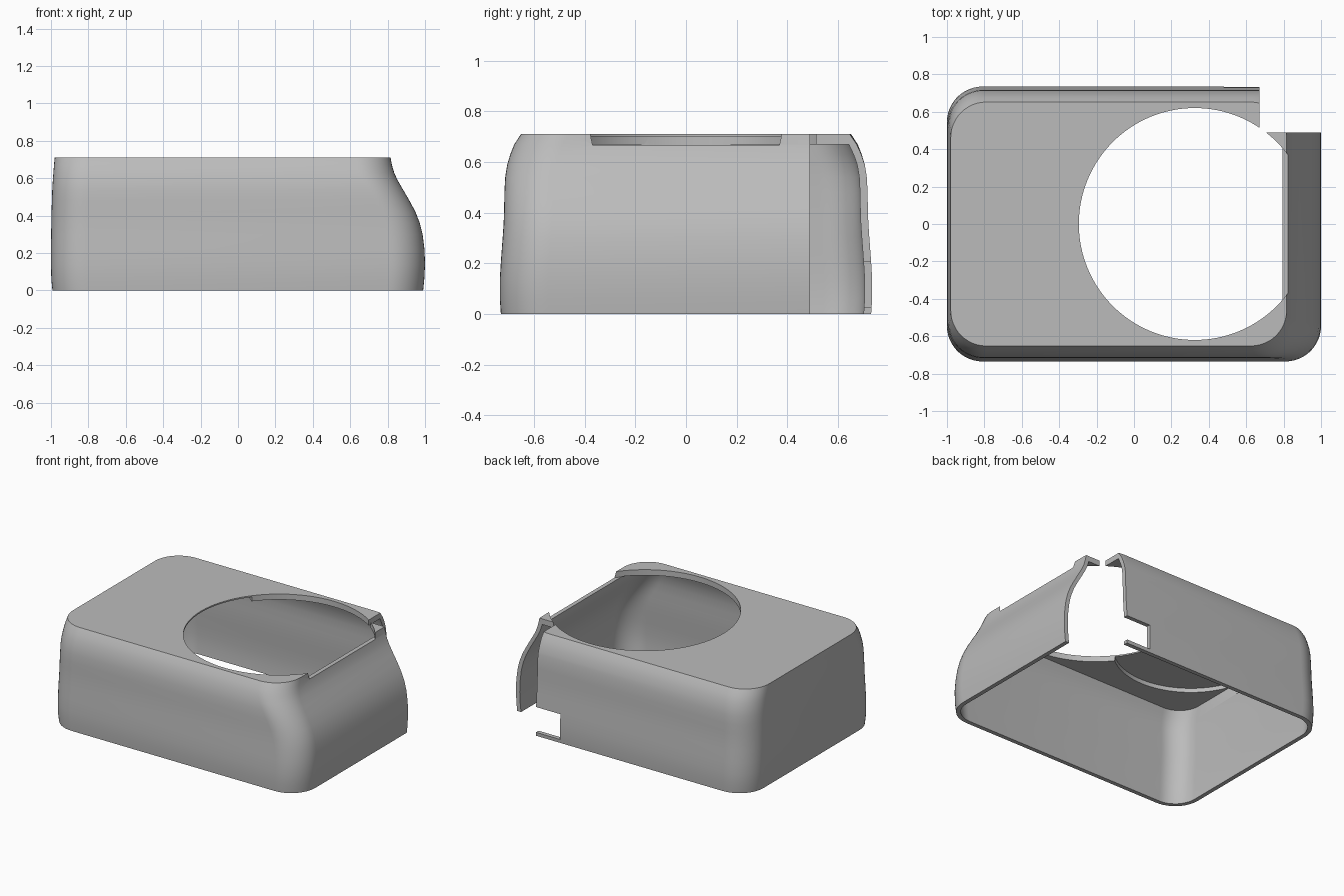
import bpy, bmesh, math

if "Cube" in bpy.data.objects:
    bpy.data.objects.remove(bpy.data.objects["Cube"], do_unlink=True)

WALL = 0.03
CEILING = 0.67
STEPS = 12

# Wall profile: height, left end, right end, half depth
PROFILE = [
    (0.0, -0.992, 0.99, 0.731), (0.06, -0.998, 0.996, 0.735),
    (0.14, -1.0, 1.0, 0.735), (0.22, -1.0, 0.997, 0.73),
    (0.3, -0.999, 0.987, 0.724), (0.36, -0.998, 0.972, 0.72),
    (0.42, -0.997, 0.949, 0.718), (0.48, -0.995, 0.917, 0.717),
    (0.54, -0.993, 0.882, 0.714), (0.59, -0.99, 0.853, 0.706),
    (0.63, -0.987, 0.835, 0.694), (CEILING, -0.984, 0.823, 0.678),
    (0.71, -0.98, 0.816, 0.652),
]

grey = bpy.data.materials.new("plain_grey")
grey.use_nodes = True
grey.diffuse_color = (0.5, 0.5, 0.5, 1)
grey.node_tree.nodes["Principled BSDF"].inputs["Base Color"].default_value = (0.5, 0.5, 0.5, 1)


def ring(bm, row, inset):
    """Rounded rectangle of vertices at one height."""
    z, left, right, half = row
    radius = 0.19 - inset
    left, right, half = left + inset, right - inset, half - inset
    verts = []
    corners = [(right, half), (left, half), (left, -half), (right, -half)]
    for i, (x, y) in enumerate(corners):
        cx = x - math.copysign(radius, x)
        cy = y - math.copysign(radius, y)
        for s in range(STEPS + 1):
            a = (i + s / STEPS) * math.pi / 2
            verts.append(bm.verts.new((cx + radius * math.cos(a), cy + radius * math.sin(a), z)))
    return verts


def finish(bm, name):
    bmesh.ops.recalc_face_normals(bm, faces=bm.faces)
    mesh = bpy.data.meshes.new(name)
    bm.to_mesh(mesh)
    bm.free()
    mesh.materials.append(grey)
    obj = bpy.data.objects.new(name, mesh)
    bpy.context.collection.objects.link(obj)
    return obj


def box(name, low, high):
    bm = bmesh.new()
    bmesh.ops.create_cube(bm, size=1)
    for v in bm.verts:
        v.co = [b if c > 0 else a for a, b, c in zip(low, high, v.co)]
    return finish(bm, name)


def disc(name, x, radius, low, high):
    bm = bmesh.new()
    bmesh.ops.create_cone(bm, cap_ends=True, segments=128, radius1=radius,
                          radius2=radius, depth=high - low)
    bmesh.ops.translate(bm, verts=bm.verts, vec=(x, 0, (low + high) / 2))
    return finish(bm, name)


# Hollow housing, open underneath: up the inside, round the rim, up the outside
bm = bmesh.new()
inner = [ring(bm, row, WALL) for row in reversed(PROFILE[:-1])]
outer = [ring(bm, row, 0) for row in PROFILE]
rings = inner + outer
for a, b in zip(rings, rings[1:]):
    for i in range(len(a)):
        j = (i + 1) % len(a)
        bm.faces.new((a[i], a[j], b[j], b[i]))
bm.faces.new(rings[0])
bm.faces.new(rings[-1])
housing = finish(bm, "housing_shell")

# Openings: ceiling recess, round hole, missing corner, slot in the back wall
cutters = [
    disc("recess_cutter", -0.48, 0.5, 0.6, 0.7),
    disc("hole_cutter", 0.325, 0.62, CEILING - 0.003, 0.9),
    box("corner_cutter", (0.672, 0.49, -0.2), (1.2, 1.0, 1.0)),
    box("slot_cutter", (0.48, 0.6, 0.025), (0.8, 1.0, 0.205)),
]
bpy.ops.object.select_all(action="DESELECT")
bpy.context.view_layer.objects.active = housing
housing.select_set(True)
for cutter in cutters:
    cutter.hide_render = True
    mod = housing.modifiers.new("cut", "BOOLEAN")
    mod.operation = "DIFFERENCE"
    mod.solver = "EXACT"
    mod.object = cutter
    bpy.ops.object.modifier_apply(modifier=mod.name)
    bpy.data.objects.remove(cutter, do_unlink=True)

bpy.ops.object.shade_smooth_by_angle(angle=math.radians(30))
